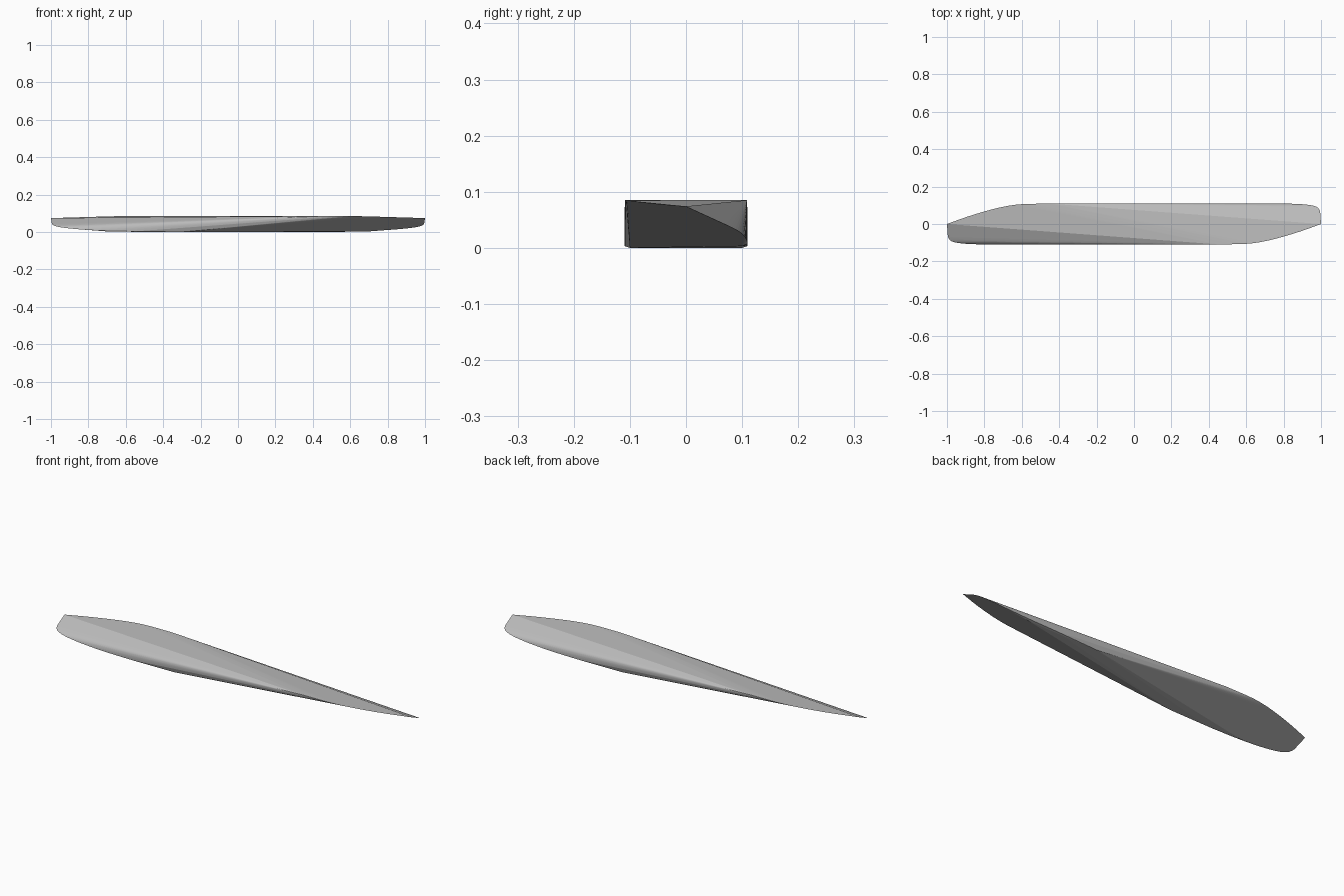
import bpy, bmesh
from mathutils import Vector

cube = bpy.data.objects.get("Cube")
if cube:
    bpy.data.objects.remove(cube, do_unlink=True)

grey = bpy.data.materials.new("light_grey")
grey.use_nodes = True
colour = (0.5, 0.5, 0.5, 1)
grey.diffuse_color = colour
grey.node_tree.nodes["Principled BSDF"].inputs["Base Color"].default_value = colour


def smooth_path(points, steps=5):
    """Catmull-Rom path through the given points."""
    pts = [Vector(p) for p in points]
    pts = [pts[0]] + pts + [pts[-1]]
    path = []
    for a, b, c, d in zip(pts, pts[1:], pts[2:], pts[3:]):
        for i in range(steps):
            t = i / steps
            path.append(0.5 * (2 * b + (c - a) * t
                               + (2 * a - 5 * b + 4 * c - d) * t ** 2
                               + (3 * b - a - 3 * c + d) * t ** 3))
    return path + [pts[-1]]


# High leading edge, swept in to the pointed tip
leading = smooth_path([(1, 0, 0.074), (0.9, -0.036, 0.077), (0.8, -0.067, 0.08),
                       (0.7, -0.092, 0.083), (0.6, -0.106, 0.085), (0.45, -0.109, 0.085)])
# Low trailing edge, rounded up to the blunt tip corner
trailing = smooth_path([(0.995, 0.07, 0.042), (0.975, 0.092, 0.031), (0.92, 0.104, 0.021),
                        (0.82, 0.109, 0.012), (0.7, 0.11, 0.006), (0.55, 0.109, 0.003)])
# Flat underside just inside the trailing edge
keel = [Vector((0.7, 0.1, 0.003)), Vector((0.5, 0.1, 0)), Vector((0.3, 0.1, 0))]

# Two opposite blades, wrapped into one solid twisted body
bm = bmesh.new()
for p in leading + trailing + keel:
    for side in (1, -1):
        bm.verts.new((p.x * side, p.y * side, p.z))
hull = bmesh.ops.convex_hull(bm, input=bm.verts)
loose = list({g for g in hull["geom_interior"] + hull["geom_unused"]
              if isinstance(g, bmesh.types.BMVert)})
bmesh.ops.delete(bm, geom=loose, context='VERTS')
bmesh.ops.recalc_face_normals(bm, faces=bm.faces)

mesh = bpy.data.meshes.new("twin_blade")
bm.to_mesh(mesh)
bm.free()
mesh.materials.append(grey)
blade = bpy.data.objects.new("twin_blade", mesh)
bpy.context.collection.objects.link(blade)
